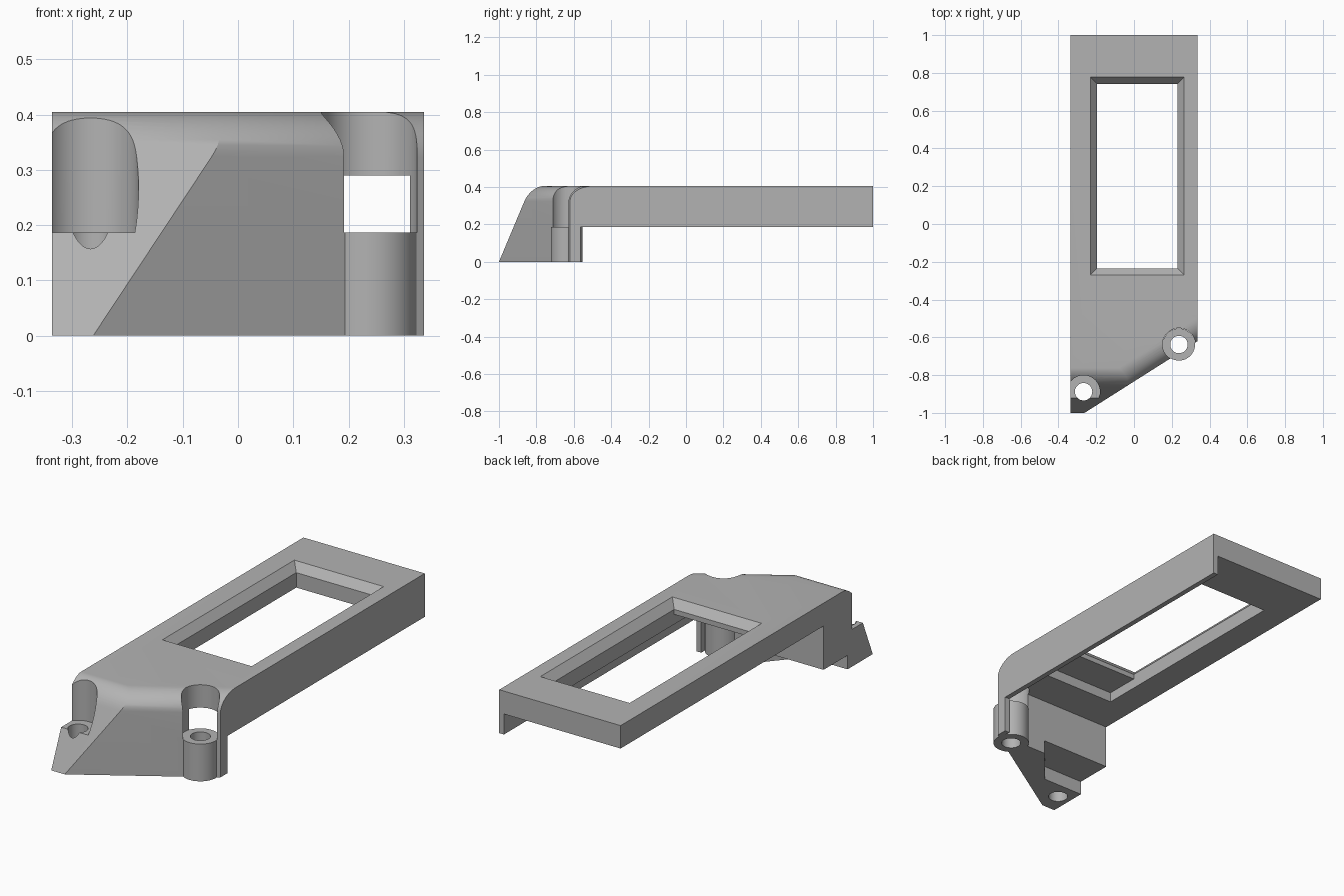
import bpy, bmesh, math
from mathutils import Vector

cube = bpy.data.objects.get("Cube")
if cube:
    bpy.data.objects.remove(cube, do_unlink=True)

TOP, PLATE, LEDGE = 0.405, 0.29, 0.187
HALF = 0.337

grey = bpy.data.materials.new("plain grey")
grey.use_nodes = True
grey.diffuse_color = (0.45, 0.45, 0.45, 1)
grey.node_tree.nodes["Principled BSDF"].inputs["Base Color"].default_value = (0.45, 0.45, 0.45, 1)


def prism(name, pts, z0, z1, upper=None):
    """Solid between an outline at z0 and the same (or another) outline at z1."""
    bm = bmesh.new()
    low = [bm.verts.new((x, y, z0)) for x, y in pts]
    high = [bm.verts.new((x, y, z1)) for x, y in (upper or pts)]
    bm.faces.new(low)
    bm.faces.new(high)
    n = len(low)
    for i in range(n):
        j = (i + 1) % n
        bm.faces.new((low[i], low[j], high[j], high[i]))
    bmesh.ops.recalc_face_normals(bm, faces=bm.faces)
    mesh = bpy.data.meshes.new(name)
    bm.to_mesh(mesh)
    bm.free()
    mesh.materials.append(grey)
    obj = bpy.data.objects.new(name, mesh)
    bpy.context.scene.collection.objects.link(obj)
    return obj


def rect(x0, x1, y0, y1):
    return [(x0, y0), (x1, y0), (x1, y1), (x0, y1)]


def circle(c, r, n=64):
    return [(c[0] + r * math.cos(math.tau * i / n), c[1] + r * math.sin(math.tau * i / n))
            for i in range(n)]


def bake(obj):
    """Apply the modifiers of an object."""
    dg = bpy.context.evaluated_depsgraph_get()
    dg.update()
    mesh = bpy.data.meshes.new_from_object(obj.evaluated_get(dg))
    obj.modifiers.clear()
    obj.data = mesh


def combine(obj, tool, operation="DIFFERENCE"):
    tool.hide_render = True
    mod = obj.modifiers.new("boolean", "BOOLEAN")
    mod.object, mod.operation, mod.solver = tool, operation, "EXACT"
    bake(obj)
    bpy.data.objects.remove(tool, do_unlink=True)


# Main body: outline with a slanted front corner
body = prism("mounting_cover",
             [(-HALF, -1), (-0.262, -1), (HALF, -0.62), (HALF, 1), (-HALF, 1)], 0, TOP)

# Sloping nose, then rounded upper front edges
bm = bmesh.new()
bm.from_mesh(body.data)
cut = bmesh.ops.bisect_plane(bm, geom=bm.verts[:] + bm.edges[:] + bm.faces[:], dist=1e-5,
                             plane_co=Vector((0, -1, 0)), plane_no=Vector((0, -1, 0.42)),
                             clear_outer=True)
bmesh.ops.holes_fill(bm, edges=[e for e in cut["geom_cut"] if isinstance(e, bmesh.types.BMEdge)])
bmesh.ops.recalc_face_normals(bm, faces=bm.faces)
weight = bm.edges.layers.float.new("bevel_weight_edge")
for e in bm.edges:
    a, b = (v.co for v in e.verts)
    if min(a.z, b.z) > TOP - 0.01 and max(a.y, b.y) < 0:
        e[weight] = 0.65 if abs(a.y - b.y) < 0.01 else 1.0
bm.to_mesh(body.data)
bm.free()
bevel = body.modifiers.new("rounding", "BEVEL")
bevel.limit_method = "WEIGHT"
bevel.width, bevel.segments = 0.104, 12
bake(body)

# Hollow underside, leaving the plate, one side wall and the front block
combine(body, prism("hollow", rect(-1, 0.311, -0.61, 2), -1, PLATE))
combine(body, prism("wall_trim", rect(0.25, 1, -0.565, 2), -1, LEDGE))
combine(body, prism("foot_recess", [(-1, -0.8), (-0.11, -0.8), (0.06, -0.6), (-1, -0.6)], -1, 0.07))

# Window with chamfered rim and a shallow pocket beneath its front edge
x0, x1, y0, y1 = -0.196, 0.23, -0.235, 0.742
rise, grow = 0.08, 0.07
combine(body, prism("window", rect(x0, x1, y0, y1), 0.1, 1))
combine(body, prism("window_chamfer", rect(x0, x1, y0, y1), TOP - 0.04, TOP - 0.04 + rise,
                    rect(x0 - grow, x1 + grow, y0 - grow, y1 + grow)))
combine(body, prism("pocket", rect(x0, x1, -0.41, y0 + 0.02), 0.1, 0.34))

# Screw boss, counterbores and screw holes
left_screw, right_screw = (-0.267, -0.888), (0.238, -0.638)
combine(body, prism("boss", circle(right_screw, 0.085), 0, LEDGE + 0.01), "UNION")
for centre in (left_screw, right_screw):
    combine(body, prism("counterbore", circle(centre, 0.087), LEDGE, 1))
    combine(body, prism("screw_hole", circle(centre, 0.046), -1, 1))

bpy.ops.object.select_all(action="DESELECT")
body.select_set(True)
bpy.context.view_layer.objects.active = body
bpy.ops.object.shade_smooth_by_angle(angle=math.radians(30))
